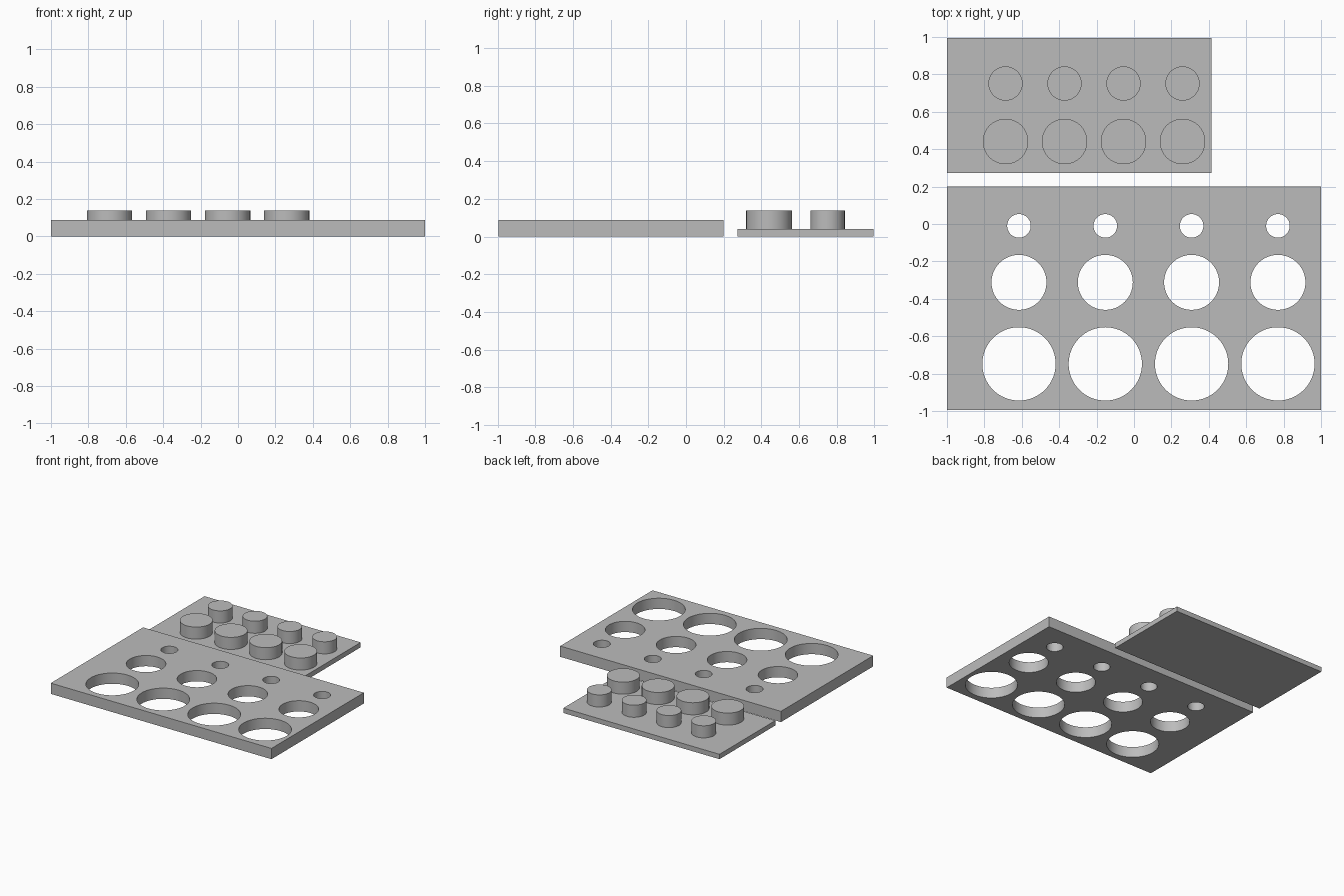
import bpy, bmesh, math
from mathutils import Matrix

if "Cube" in bpy.data.objects:
    bpy.data.objects.remove(bpy.data.objects["Cube"])

grey = bpy.data.materials.new("matte_grey")
grey.diffuse_color = (0.5, 0.5, 0.5, 1)
grey.use_nodes = True
grey.node_tree.nodes["Principled BSDF"].inputs["Base Color"].default_value = grey.diffuse_color


def finish(name, bm, mat=grey):
    mesh = bpy.data.meshes.new(name)
    bm.to_mesh(mesh)
    bm.free()
    mesh.materials.append(mat)
    obj = bpy.data.objects.new(name, mesh)
    bpy.context.collection.objects.link(obj)
    return obj


def plate(name, x0, x1, y0, y1, height):
    bm = bmesh.new()
    bmesh.ops.create_cube(bm, size=1, matrix=Matrix.Translation(
        ((x0 + x1) / 2, (y0 + y1) / 2, height / 2))
        @ Matrix.Diagonal((x1 - x0, y1 - y0, height, 1)))
    return finish(name, bm)


def cylinders(name, xs, rows, z0, z1):
    """A grid of upright cylinders: one row per (y, radius)."""
    bm = bmesh.new()
    for y, r in rows:
        for x in xs:
            bmesh.ops.create_cone(
                bm, cap_ends=True, segments=64, radius1=r, radius2=r,
                depth=z1 - z0, matrix=Matrix.Translation((x, y, (z0 + z1) / 2)))
    return finish(name, bm)


def smooth(obj):
    bpy.ops.object.select_all(action='DESELECT')
    obj.select_set(True)
    bpy.context.view_layer.objects.active = obj
    bpy.ops.object.shade_smooth_by_angle(angle=math.radians(30))


# Large plate with three rows of through holes
hole_plate = plate("hole_plate", -1, 1, -0.995, 0.2, 0.088)
cutter = cylinders("hole_cutter", [-0.615 + 0.4615 * i for i in range(4)],
                   [(-0.01, 0.063), (-0.312, 0.147), (-0.748, 0.196)], -0.1, 0.2)
cut = hole_plate.modifiers.new("holes", 'BOOLEAN')
cut.object = cutter
cut.operation = 'DIFFERENCE'
cut.solver = 'EXACT'
bpy.context.view_layer.objects.active = hole_plate
hole_plate.select_set(True)
bpy.ops.object.modifier_apply(modifier="holes")
bpy.data.objects.remove(cutter)
smooth(hole_plate)

# Thin plate carrying two rows of round pegs
plate("peg_plate", -1, 0.415, 0.273, 0.995, 0.04)
pegs = cylinders("pegs", [-0.687 + 0.3155 * i for i in range(4)],
                 [(0.751, 0.0915), (0.441, 0.1215)], 0.03, 0.139)
smooth(pegs)
